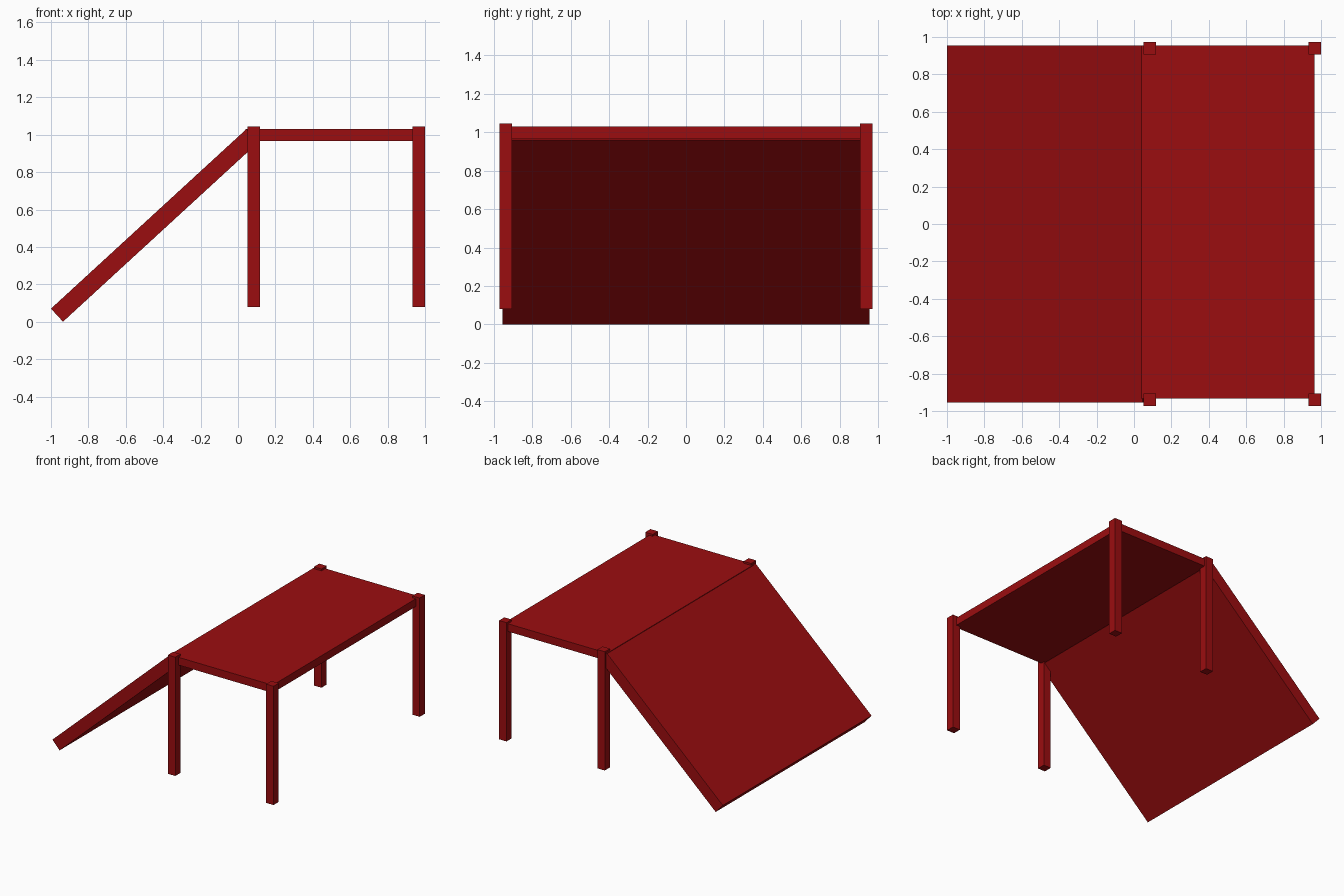
import bpy
import bmesh
from mathutils import Vector

cube = bpy.data.objects.get("Cube")
if cube:
    bpy.data.objects.remove(cube, do_unlink=True)

# Single red paint
red = bpy.data.materials.new("deep_red")
red.use_nodes = True
colour = (0.33, 0.004, 0.005, 1)
red.diffuse_color = colour
red.node_tree.nodes["Principled BSDF"].inputs["Base Color"].default_value = colour


def prism(name, profile, y0, y1):
    """Extrude an x-z outline along y."""
    bm = bmesh.new()
    face = bm.faces.new([bm.verts.new((x, y0, z)) for x, z in profile])
    grown = bmesh.ops.extrude_face_region(bm, geom=[face])
    verts = [v for v in grown["geom"] if isinstance(v, bmesh.types.BMVert)]
    bmesh.ops.translate(bm, verts=verts, vec=Vector((0, y1 - y0, 0)))
    bmesh.ops.recalc_face_normals(bm, faces=bm.faces)
    mesh = bpy.data.meshes.new(name)
    bm.to_mesh(mesh)
    bm.free()
    mesh.materials.append(red)
    obj = bpy.data.objects.new(name, mesh)
    bpy.context.collection.objects.link(obj)
    return obj


def rectangle(x0, x1, z0, z1):
    return [(x0, z0), (x1, z0), (x1, z1), (x0, z1)]


# Deck slab
prism("deck", rectangle(0.04, 0.965, 0.967, 1.03), -0.933, 0.955)

# Sloping ramp slab, square-cut at both ends
top_foot, top_head = Vector((-1.0, 0.07)), Vector((0.045, 1.03))
along = (top_head - top_foot).normalized()
down = Vector((along.y, -along.x)) * 0.095
prism("ramp", [top_foot, top_foot + down, top_head + down, top_head], -0.955, 0.955)

# Four square posts
POST = 0.067
for place, x in (("inner", 0.083), ("outer", 0.9665)):
    for side, y in (("front", -0.9385), ("back", 0.9385)):
        prism(f"{side}_{place}_post",
              rectangle(x - POST / 2, x + POST / 2, 0.08, 1.045),
              y - POST / 2, y + POST / 2)
